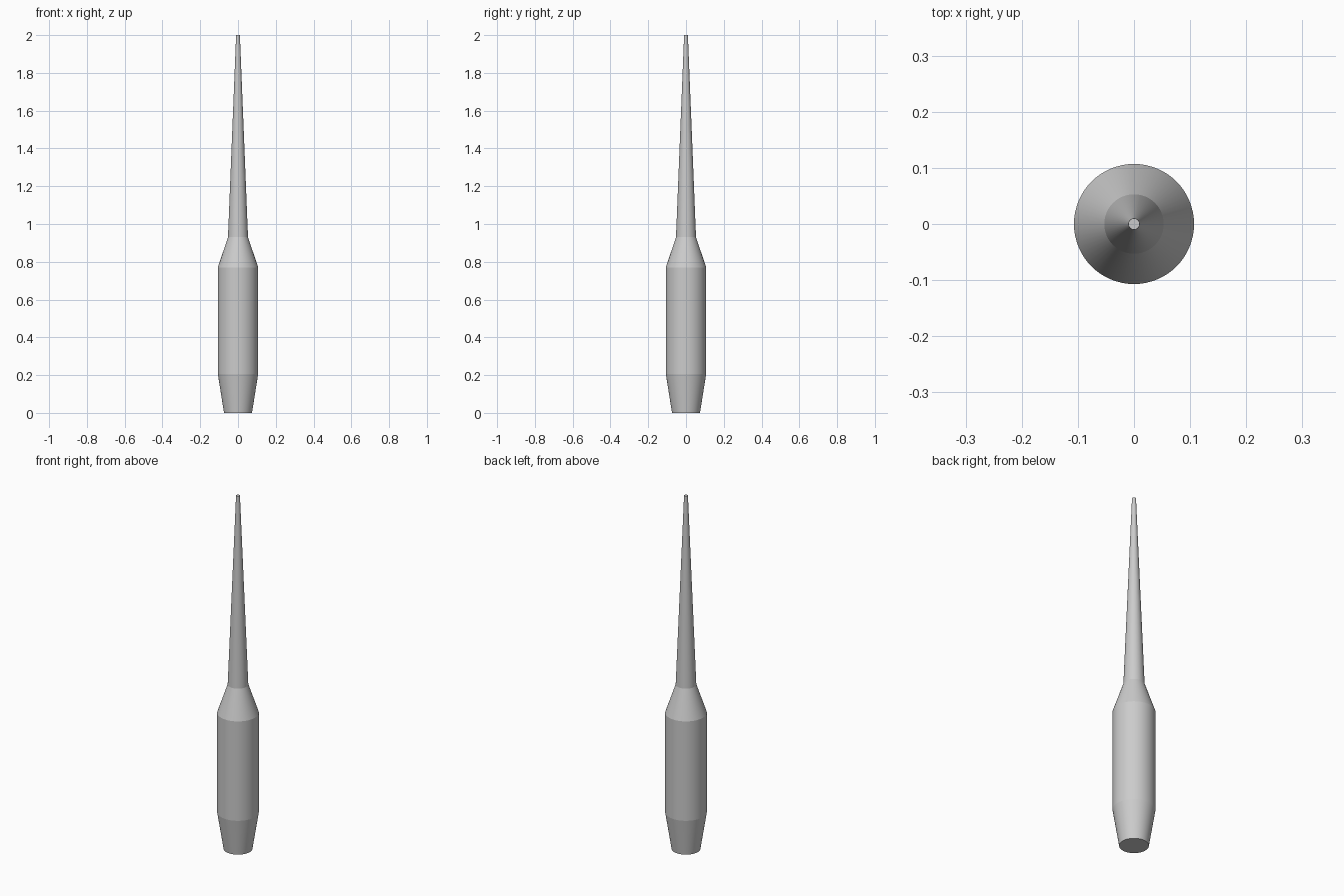
import bpy, bmesh
from math import cos, sin, tau

if "Cube" in bpy.data.objects:
    bpy.data.objects.remove(bpy.data.objects["Cube"])

SIDES = 64


def lathe(name, profile, cap_bottom=False, cap_top=False):
    """Revolve (radius, z) points around z, with crisp rings at every profile point."""
    bm = bmesh.new()
    rings = [[bm.verts.new((r * cos(tau * i / SIDES), r * sin(tau * i / SIDES), z))
              for i in range(SIDES)] for r, z in profile]
    for low, high in zip(rings, rings[1:]):
        for i in range(SIDES):
            j = (i + 1) % SIDES
            bm.faces.new((low[i], low[j], high[j], high[i])).smooth = True
    if cap_bottom:
        bm.faces.new(rings[0][::-1])
    if cap_top:
        bm.faces.new(rings[-1])
    for ring in rings:
        for i in range(SIDES):
            bm.edges.get((ring[i], ring[(i + 1) % SIDES])).smooth = False
    mesh = bpy.data.meshes.new(name)
    bm.to_mesh(mesh)
    bm.free()
    obj = bpy.data.objects.new(name, mesh)
    bpy.context.collection.objects.link(obj)
    return obj


# Casing: tapered foot, straight barrel, sloped shoulder
lathe("casing", [(0.074, 0), (0.107, 0.207), (0.107, 0.77), (0.053, 0.93)], cap_bottom=True)

# Long slender spike with a small flat tip
lathe("spike", [(0.053, 0.93), (0.01, 2.0)], cap_top=True)
